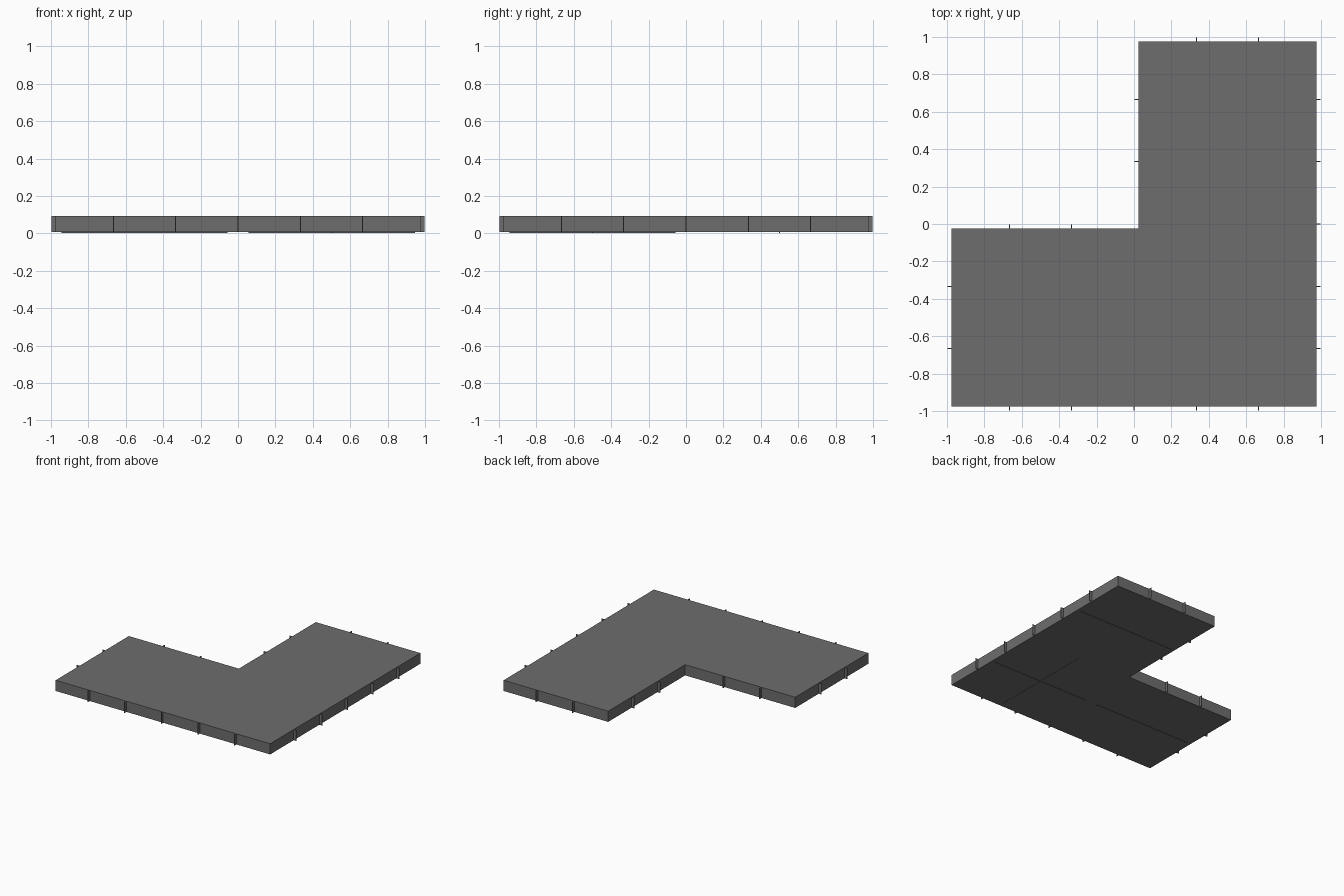
import bpy, bmesh

if "Cube" in bpy.data.objects:
    bpy.data.objects.remove(bpy.data.objects["Cube"])

H, T = 0.1, 0.006          # overall height, flange thickness
RIM, REC = 0.055, 0.025    # flange width, web setback
TILES = [(-1, -1), (0, -1), (0, 0)]

steel = bpy.data.materials.new("dark grey steel")
steel.diffuse_color = (0.155, 0.155, 0.155, 1)
steel.use_nodes = True
steel.node_tree.nodes["Principled BSDF"].inputs["Base Color"].default_value = steel.diffuse_color


def finish(name, bm):
    me = bpy.data.meshes.new(name)
    bm.to_mesh(me)
    bm.free()
    me.materials.append(steel)
    ob = bpy.data.objects.new(name, me)
    bpy.context.collection.objects.link(ob)
    return ob


def add_box(bm, x0, x1, y0, y1, z0, z1):
    vs = bmesh.ops.create_cube(bm, size=1)["verts"]
    for v in vs:
        v.co.x = x1 if v.co.x > 0 else x0
        v.co.y = y1 if v.co.y > 0 else y0
        v.co.z = z1 if v.co.z > 0 else z0


# Flange frames: three tiles with a window in each, top and bottom
def flange(name, z):
    bm = bmesh.new()
    for x, y in TILES:
        bm.faces.new([bm.verts.new((x + a, y + b, z))
                      for a, b in ((0, 0), (1, 0), (1, 1), (0, 1))])
    inner = list(bm.faces)
    bmesh.ops.inset_individual(bm, faces=inner, thickness=RIM)
    bmesh.ops.delete(bm, geom=inner, context='FACES')
    bmesh.ops.remove_doubles(bm, verts=bm.verts, dist=1e-5)
    ob = finish(name, bm)
    mod = ob.modifiers.new("thickness", 'SOLIDIFY')
    mod.thickness = T
    mod.offset = -1


flange("top_flange", H)
flange("bottom_flange", T)

# Core: recessed webs around the outline, its caps are the deck and underside panels
d = REC
bm = bmesh.new()
outline = [(-1 + d, -1 + d), (1 - d, -1 + d), (1 - d, 1 - d),
           (d, 1 - d), (d, -d), (-1 + d, -d)]
low = [bm.verts.new((x, y, T)) for x, y in outline]
high = [bm.verts.new((x, y, H - T)) for x, y in outline]
bm.faces.new(high)
bm.faces.new(low[::-1])
for i in range(6):
    j = (i + 1) % 6
    bm.faces.new((low[i], low[j], high[j], high[i]))
finish("web_and_panels", bm)

# Stiffener plates every third of a tile along each side
bm = bmesh.new()
w, lip = 0.0025, 0.002
thirds = [-2 / 3, -1 / 3, 0, 1 / 3, 2 / 3]
for t in thirds:
    add_box(bm, t - w, t + w, -1 + lip, -1 + d, T, H - T)
    add_box(bm, 1 - d, 1 - lip, t - w, t + w, T, H - T)
for t in (1 / 3, 2 / 3):
    add_box(bm, t - w, t + w, 1 - d, 1 - lip, T, H - T)
    add_box(bm, lip, d, t - w, t + w, T, H - T)
    add_box(bm, -t - w, -t + w, -d, -lip, T, H - T)
    add_box(bm, -1 + lip, -1 + d, -t - w, -t + w, T, H - T)
finish("stiffeners", bm)

# Thin ribs across the underside panels
bm = bmesh.new()
for x, y in TILES:
    add_box(bm, x + RIM, x + 1 - RIM, y + 0.5 - w, y + 0.5 + w, 0.003, T)
add_box(bm, 0.5 - w, 0.5 + w, -1 + RIM, -RIM, 0.003, T)
finish("underside_ribs", bm)
